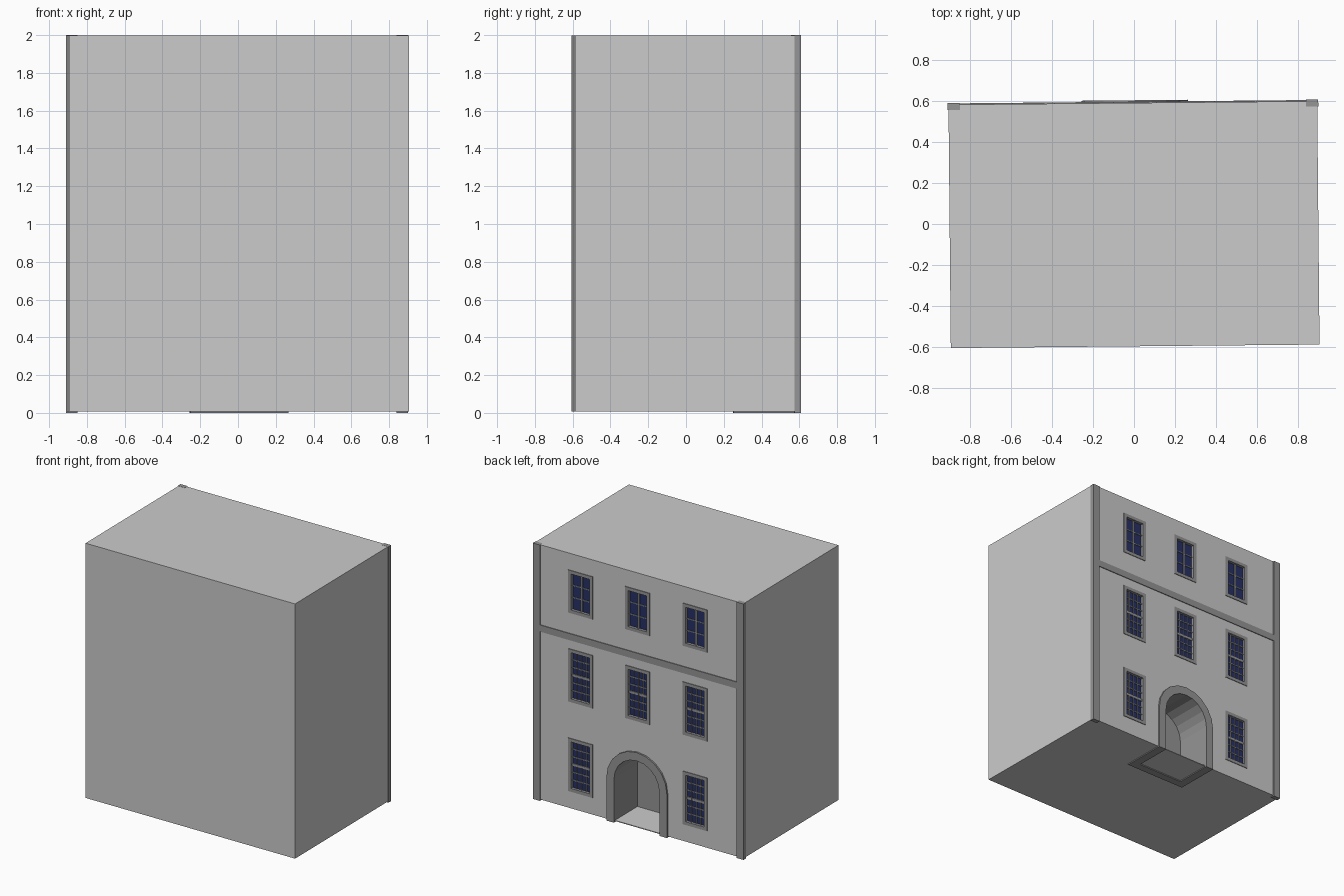
import bpy, bmesh, math

if "Cube" in bpy.data.objects:
    bpy.data.objects.remove(bpy.data.objects["Cube"])

TURN = 0.0095          # the whole building is slightly turned about z
WALL = 0.591           # facade plane (+y side)


def material(name, rgb):
    m = bpy.data.materials.new(name)
    m.diffuse_color = (*rgb, 1)
    m.use_nodes = True
    m.node_tree.nodes["Principled BSDF"].inputs["Base Color"].default_value = m.diffuse_color
    return m


trim = material("dark_trim", (0.3, 0.3, 0.3))
blue = material("dark_blue_glass", (0.02, 0.03, 0.13))


def add_box(bm, x0, x1, y0, y1, z0, z1):
    v = bmesh.ops.create_cube(bm, size=1)["verts"]
    bmesh.ops.scale(bm, vec=(x1 - x0, y1 - y0, z1 - z0), verts=v)
    bmesh.ops.translate(bm, vec=((x0 + x1) / 2, (y0 + y1) / 2, (z0 + z1) / 2), verts=v)


def add_prism(bm, profile, y0, y1):
    a = [bm.verts.new((x, y0, z)) for x, z in profile]
    b = [bm.verts.new((x, y1, z)) for x, z in profile]
    bm.faces.new(a)
    bm.faces.new(b[::-1])
    n = len(a)
    for i in range(n):
        bm.faces.new((a[i], b[i], b[(i + 1) % n], a[(i + 1) % n]))


def finish(bm, name, mat=None):
    bmesh.ops.recalc_face_normals(bm, faces=bm.faces)
    me = bpy.data.meshes.new(name)
    bm.to_mesh(me)
    bm.free()
    ob = bpy.data.objects.new(name, me)
    bpy.context.collection.objects.link(ob)
    ob.rotation_euler.z = TURN
    if mat:
        me.materials.append(mat)
    return ob


def boxes(name, dims, mat=None):
    bm = bmesh.new()
    for d in dims:
        add_box(bm, *d)
    return finish(bm, name, mat)


def arch(cx, r, base, spring=0.34, seg=10):
    pts = [(cx + r, base)]
    pts += [(cx + r * math.cos(math.pi * i / seg), spring + r * math.sin(math.pi * i / seg))
            for i in range(seg + 1)]
    return pts + [(cx - r, base)]


def cut(target, cutter):
    cutter.hide_render = True
    cutter.hide_viewport = False
    cutter.display_type = 'WIRE'
    mod = target.modifiers.new("cut", 'BOOLEAN')
    mod.operation = 'DIFFERENCE'
    mod.solver = 'EXACT'
    mod.object = cutter


# main block
body = boxes("building_block", [(-0.9, 0.9, -0.597, WALL, 0.008, 1.999)])

# corner pilasters and belt course
boxes("corner_pilasters", [(0.845, 0.905, 0.565, 0.599, 0, 2),
                           (-0.905, -0.845, 0.565, 0.599, 0, 2)], trim)
boxes("belt_course", [(-0.845, 0.845, 0.57, 0.597, 1.322, 1.374)], trim)

# doorway: arched surround running back as a niche lining
DX, R_OUT, R_IN = 0.01, 0.26, 0.195
bm = bmesh.new()
add_prism(bm, arch(DX, R_OUT, 0) + arch(DX, R_IN, 0)[::-1], 0.31, 0.604)
finish(bm, "arched_door_surround", trim)
bm = bmesh.new()
add_prism(bm, arch(DX, R_OUT, 0), 0.25, 0.31)
finish(bm, "niche_back_wall", trim)
bm = bmesh.new()
add_prism(bm, arch(DX, R_OUT - 0.004, 0.014), 0.255, 0.7)
cut(body, finish(bm, "niche_cutter"))

# windows: (x centre, z bottom, z top, columns, rows, sash rail)
COLS = (0.5, 0.01, -0.485)
W, F = 0.105, 0.026
windows = [(x, 1.535, 1.868, 2, 3, False) for x in COLS]
windows += [(x, 0.84, 1.253, 4, 6, True) for x in COLS]
windows += [(x, 0.14, 0.555, 4, 6, True) for x in (COLS[0], COLS[2])]

holes, frames, panes, bars = [], [], [], []
for x, z0, z1, nc, nr, sash in windows:
    l, r, b, t = x - W + F, x + W - F, z0 + F, z1 - F
    holes.append((l - 0.01, r + 0.01, 0.56, 0.7, b - 0.01, t + 0.01))
    yf = (0.562, 0.596)
    frames += [(x - W, l, *yf, z0, z1), (r, x + W, *yf, z0, z1),
               (l, r, *yf, z0, b), (l, r, *yf, t, z1)]
    panes.append((l, r, 0.565, 0.574, b, t))
    h = 0.003
    yb = (0.57, 0.582)
    for i in range(1, nc):
        c = l + (r - l) * i / nc
        k = 0.007 if nc == 2 else h
        bars.append((c - k, c + k, *yb, b, t))
    for j in range(1, nr):
        c = b + (t - b) * j / nr
        k = 0.009 if sash and j == nr // 2 else h
        bars.append((l, r, yb[0], yb[1] - 0.001, c - k, c + k))

cut(body, boxes("window_cutter", holes))
boxes("window_frames", frames, trim)
boxes("window_panes", panes, blue)
boxes("glazing_bars", bars, trim)
